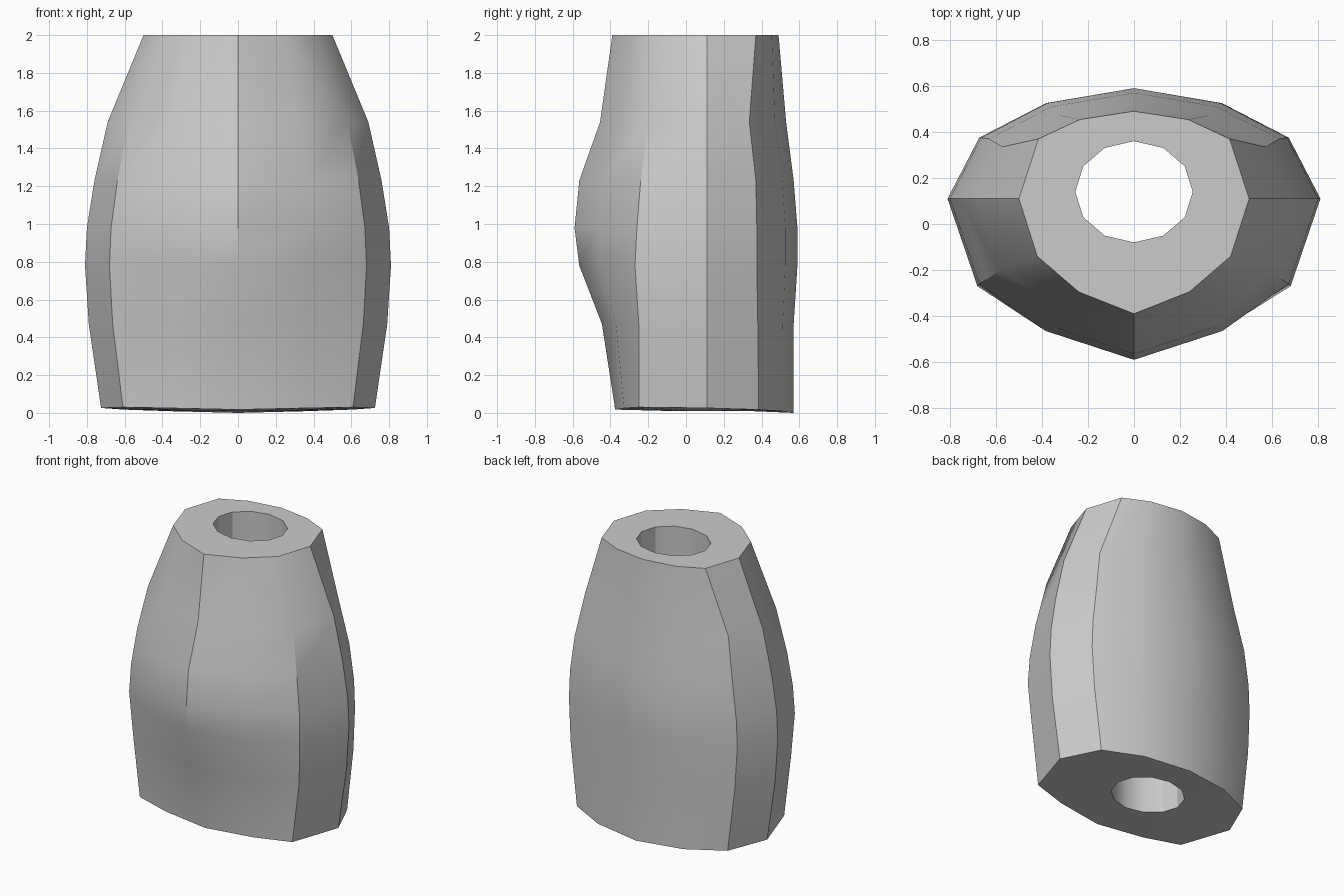
import bpy, bmesh, math

cube = bpy.data.objects.get("Cube")
if cube:
    bpy.data.objects.remove(cube, do_unlink=True)

SIDES = 12
SIDE_Y = 0.11

# Levels: height, half width, then y of front, front corner, back corner, back
LEVELS = [
    (0.01, 0.725, -0.375, -0.25, 0.385, 0.57),
    (0.47, 0.79, -0.445, -0.25, 0.38, 0.57),
    (0.78, 0.81, -0.565, -0.27, 0.375, 0.59),
    (0.98, 0.80, -0.59, -0.26, 0.375, 0.59),
    (1.23, 0.76, -0.565, -0.24, 0.37, 0.57),
    (1.54, 0.69, -0.455, -0.20, 0.335, 0.53),
    (2.0, 0.50, -0.39, -0.14, 0.37, 0.49),
]


def mix(a, b, t):
    return a + (b - a) * t


def body_ring(bm, level):
    """Mirrored outline, starting at the front centre."""
    z, width, front, front_corner, back_corner, back = level
    half = [
        (0, front),
        (0.48, mix(front_corner, front, 0.62)),
        (0.84, front_corner),
        (1, SIDE_Y),
        (0.83, back_corner),
        (0.47, mix(back_corner, back, 0.7)),
        (0, back),
    ]
    outline = half + [(-x, y) for x, y in reversed(half[1:-1])]
    return [bm.verts.new((x * width, y, z)) for x, y in outline]


def bore_ring(bm, z):
    """Outline of the hole, starting at the front centre."""
    ring = []
    for i in range(SIDES):
        a = math.tau * i / SIDES
        ring.append(bm.verts.new((0.255 * math.sin(a), 0.14 - 0.22 * math.cos(a), z)))
    return ring


def bridge(bm, lower, upper):
    faces = []
    for i in range(SIDES):
        j = (i + 1) % SIDES
        faces.append(bm.faces.new((lower[i], lower[j], upper[j], upper[i])))
    return faces


bm = bmesh.new()

# Outer walls
rings = [body_ring(bm, level) for level in LEVELS]
for lower, upper in zip(rings, rings[1:]):
    walls = bridge(bm, lower, upper)

# Folded facets on the front shoulders
for mid, corner in ((1, 2), (-1, -2)):
    bmesh.utils.face_split(walls[1 if mid > 0 else -2], rings[-2][corner], rings[-1][mid])

# Base dips slightly towards the back and rises at the sides
for v in rings[0]:
    v.co.z = 0.025 * abs(v.co.x) + max(0, 0.01 - 0.02 * v.co.y)

# Hole through the middle, with flat top and bottom faces
bore_bottom = bore_ring(bm, 0.01)
bore_top = bore_ring(bm, LEVELS[-1][0])
bridge(bm, rings[-1], bore_top)
bridge(bm, bore_top, bore_bottom)
bridge(bm, bore_bottom, rings[0])
bmesh.ops.recalc_face_normals(bm, faces=bm.faces)

mesh = bpy.data.meshes.new("hollow_body")
bm.to_mesh(mesh)
bm.free()
body = bpy.data.objects.new("hollow_body", mesh)
bpy.context.collection.objects.link(body)

# Plain grey
grey = bpy.data.materials.new("plain_grey")
grey.use_nodes = True
colour = (0.6, 0.6, 0.6, 1)
grey.diffuse_color = colour
grey.node_tree.nodes["Principled BSDF"].inputs["Base Color"].default_value = colour
mesh.materials.append(grey)

bpy.context.view_layer.objects.active = body
body.select_set(True)
bpy.ops.object.shade_smooth_by_angle(angle=math.radians(30))
